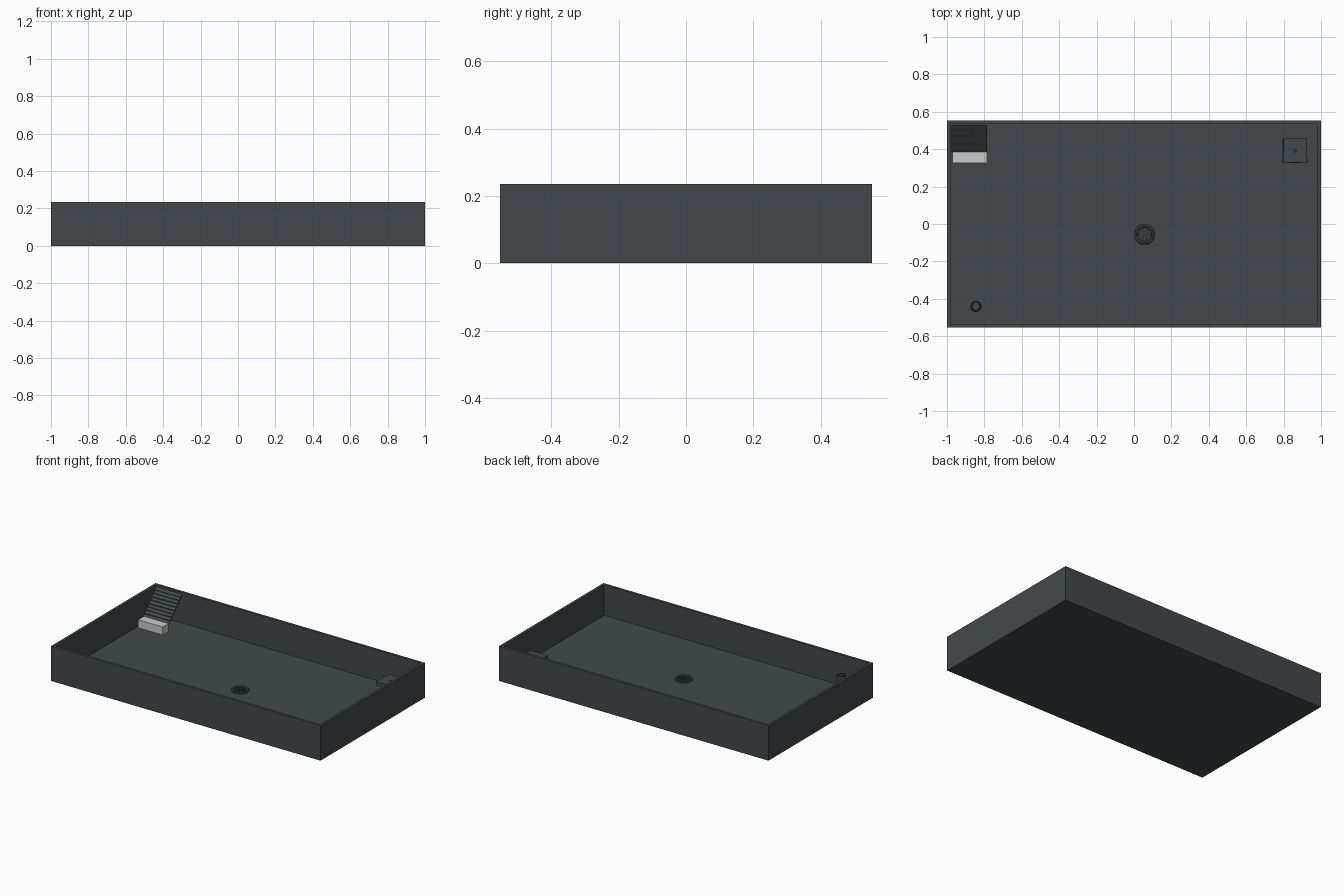
import bpy, bmesh, math, random
from mathutils import Vector

if "Cube" in bpy.data.objects:
    bpy.data.objects.remove(bpy.data.objects["Cube"])

random.seed(4)


def material(name, rgb):
    m = bpy.data.materials.new(name)
    m.diffuse_color = (*rgb, 1)
    m.use_nodes = True
    m.node_tree.nodes["Principled BSDF"].inputs["Base Color"].default_value = m.diffuse_color
    return m


SLATE = material("slate_grey", (0.056, 0.066, 0.072))
DARK = material("dark_grey", (0.032, 0.037, 0.041))
PALE = material("pale_grey", (0.60, 0.60, 0.60))

FLOOR = 0.03
TOP = 0.235
HX, HY, WALL = 1.0, 0.553, 0.025


def finish(name, bm, mat):
    bmesh.ops.recalc_face_normals(bm, faces=bm.faces)
    me = bpy.data.meshes.new(name)
    bm.to_mesh(me)
    bm.free()
    me.materials.append(mat)
    ob = bpy.data.objects.new(name, me)
    bpy.context.collection.objects.link(ob)
    return ob


def add_box(bm, lo, hi):
    lo, hi = Vector(lo), Vector(hi)
    vs = bmesh.ops.create_cube(bm, size=1)["verts"]
    for v in vs:
        v.co = (lo + hi) / 2 + Vector(a * b for a, b in zip(v.co, hi - lo))
    return vs


def box(name, lo, hi, mat):
    bm = bmesh.new()
    add_box(bm, lo, hi)
    return finish(name, bm, mat)


def lathe(name, profile, centre, mat, n=32):
    """Spin a closed (radius, z) profile around a vertical axis."""
    bm = bmesh.new()
    rings = []
    for r, z in profile:
        rings.append([bm.verts.new((centre[0] + r * math.cos(2 * math.pi * i / n),
                                    centre[1] + r * math.sin(2 * math.pi * i / n), z))
                      for i in range(n)])
    for k, a in enumerate(rings):
        b = rings[(k + 1) % len(rings)]
        for i in range(n):
            j = (i + 1) % n
            bm.faces.new((a[i], a[j], b[j], b[i]))
    ob = finish(name, bm, mat)
    for p in ob.data.polygons:
        p.use_smooth = True
    ob.data.set_sharp_from_angle(angle=math.radians(35))
    return ob


# Open tray: inset the top of a block and push the inset face down to the floor
bm = bmesh.new()
add_box(bm, (-HX, -HY, 0), (HX, HY, TOP))
bm.faces.ensure_lookup_table()
top = max(bm.faces, key=lambda f: f.calc_center_median().z)
bmesh.ops.inset_region(bm, faces=[top], thickness=WALL)
low = bmesh.ops.extrude_discrete_faces(bm, faces=[top])["faces"][0]
for v in low.verts:
    v.co.z = FLOOR
finish("tray", bm, SLATE)

# Drain: two raised rings with a spoked grate
dc = (0.056, -0.056)
lathe("drain_rim", [(0.055, FLOOR - 0.004), (0.055, FLOOR + 0.006), (0.050, FLOOR + 0.010),
                    (0.042, FLOOR + 0.010), (0.038, FLOOR + 0.005), (0.038, FLOOR - 0.004)],
      dc, SLATE)
lathe("drain_plate", [(0.038, FLOOR + 0.002), (0.001, FLOOR + 0.002),
                      (0.001, FLOOR - 0.004), (0.038, FLOOR - 0.004)], dc, DARK)
bm = bmesh.new()
for i in range(6):
    a = math.pi / 6 + i * math.pi / 3
    vs = add_box(bm, (0.006, -0.003, FLOOR), (0.038, 0.003, FLOOR + 0.006))
    for v in vs:
        x, y, z = v.co
        v.co = (dc[0] + x * math.cos(a) - y * math.sin(a),
                dc[1] + x * math.sin(a) + y * math.cos(a), z)
finish("drain_spokes", bm, SLATE)

# Standing pipe in the front left corner
lathe("standpipe", [(0.030, FLOOR - 0.004), (0.030, 0.150), (0.026, 0.156), (0.020, 0.156),
                    (0.018, 0.150), (0.018, FLOOR - 0.004)], (-0.845, -0.44), DARK, 24)

# Raised slab in the back right corner, on a stem, with a small pebble on top
slab = box("slab", (0.797, 0.33, 0.115), (0.925, 0.457, 0.14), SLATE)
for v in slab.data.vertices:
    v.co.x += random.uniform(-0.004, 0.004)
    v.co.y += random.uniform(-0.004, 0.004)
lathe("slab_stem", [(0.02, FLOOR - 0.004), (0.02, 0.12), (0.001, 0.12), (0.001, FLOOR - 0.004)],
      (0.861, 0.393), SLATE, 12)
bm = bmesh.new()
bmesh.ops.create_icosphere(bm, subdivisions=1, radius=0.010)
for v in bm.verts:
    v.co = Vector((0.861, 0.39, 0.14)) + Vector((v.co.x, v.co.y, v.co.z * 0.4))
finish("pebble", bm, DARK)

# Sloping ramp of overlapping irregular strips, rising to the back rim
N = 9
Y0, Y1, Z0, Z1 = 0.385, 0.528, 0.078, 0.226
bm = bmesh.new()
for i in range(N):
    t0, t1 = i / N, (i + 1) / N
    split = random.uniform(-0.91, -0.86)
    for x0, x1 in ((-0.976, split), (split, -0.785)):
        d = random.uniform(-0.003, 0.002)
        ya, yb = Y0 + (Y1 - Y0) * t0 + d, Y0 + (Y1 - Y0) * t1
        za, zb = Z0 + (Z1 - Z0) * t0, Z0 + (Z1 - Z0) * t1
        for v in add_box(bm, (x0, 0, 0), (x1, 1, 1)):
            x, u, w = v.co
            v.co = (x, ya + (yb - ya) * u, za + (zb - za) * u + 0.012 * (w - 1) + 0.004 * (1 - u))
finish("ramp", bm, SLATE)

# Pale block at the foot of the ramp
box("ramp_block", (-0.97, 0.325, FLOOR - 0.002), (-0.787, 0.385, 0.084), PALE)
